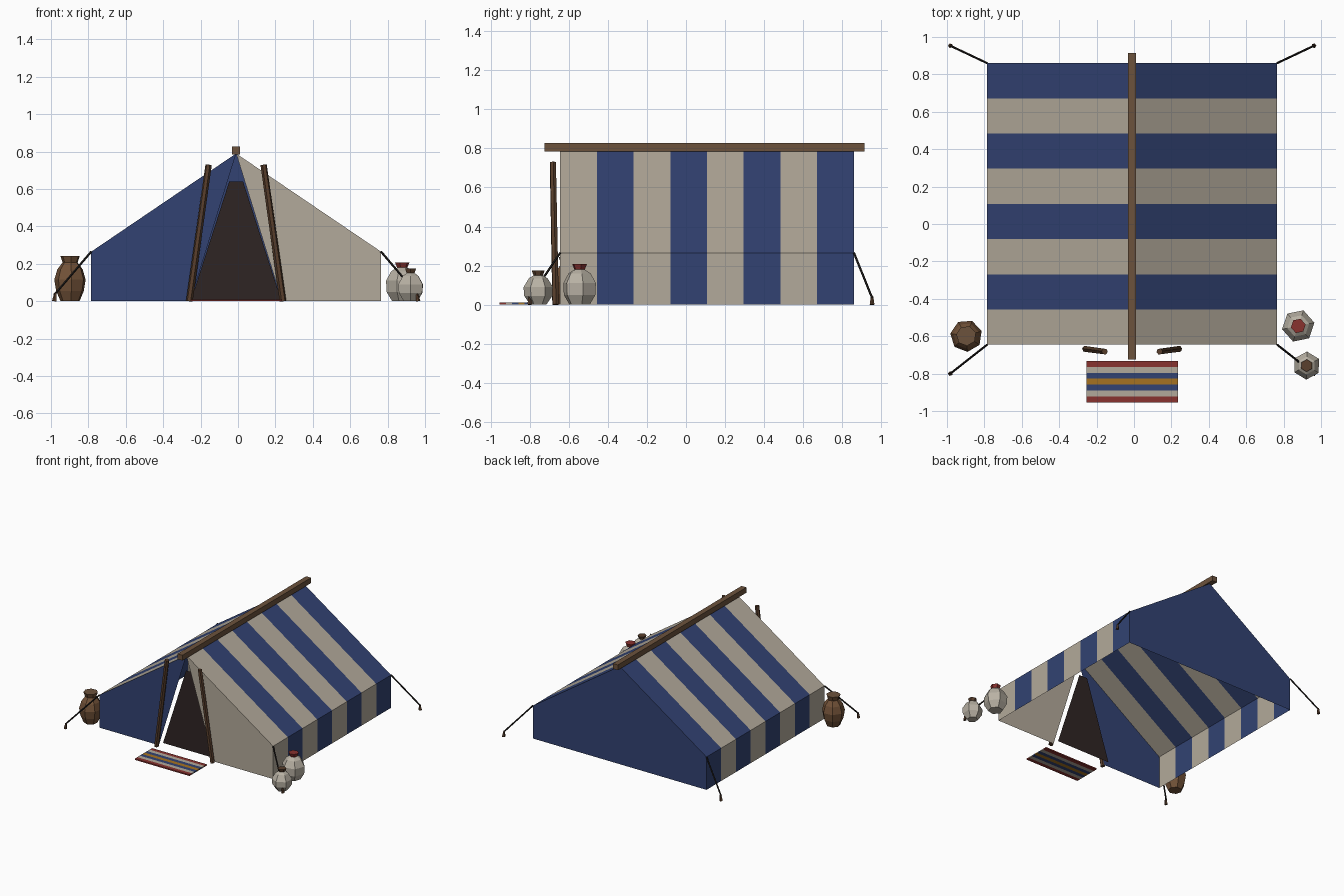
import bpy, bmesh, math
from mathutils import Vector

cube = bpy.data.objects.get("Cube")
if cube:
    bpy.data.objects.remove(cube, do_unlink=True)


def material(name, r, g, b):
    m = bpy.data.materials.new(name)
    m.use_nodes = True
    m.diffuse_color = (r, g, b, 1)
    bsdf = next(n for n in m.node_tree.nodes if n.type == 'BSDF_PRINCIPLED')
    bsdf.inputs["Base Color"].default_value = (r, g, b, 1)
    bsdf.inputs["Roughness"].default_value = 0.9
    return m


BLUE = material("blue cloth", 0.032, 0.055, 0.17)
CREAM = material("cream cloth", 0.45, 0.40, 0.325)
WOOD = material("ridge wood", 0.15, 0.085, 0.045)
POLE = material("pole wood", 0.10, 0.05, 0.026)
DARK = material("dark doorway", 0.028, 0.018, 0.017)
ROPE = material("rope", 0.014, 0.012, 0.011)
RED = material("red", 0.25, 0.032, 0.028)
GOLD = material("gold", 0.38, 0.17, 0.015)
CLAY = material("brown clay", 0.17, 0.085, 0.04)
PALE = material("pale clay", 0.48, 0.44, 0.37)


def finish(name, bm, mats):
    me = bpy.data.meshes.new(name)
    bm.to_mesh(me)
    bm.free()
    for m in mats:
        me.materials.append(m)
    ob = bpy.data.objects.new(name, me)
    bpy.context.scene.collection.objects.link(ob)
    return ob


def panel(name, points, y, mat):
    """Flat cloth panel in the xz plane."""
    bm = bmesh.new()
    bm.faces.new([bm.verts.new((CX + x, y, z)) for x, z in points])
    return finish(name, bm, [mat])


def rod(name, a, b, r1, r2, sides, mat):
    """Tapered straight rod from a to b."""
    a, b = Vector(a), Vector(b)
    bm = bmesh.new()
    bmesh.ops.create_cone(bm, cap_ends=True, segments=sides, radius1=r1,
                          radius2=r2, depth=(b - a).length)
    rot = (b - a).to_track_quat('Z', 'Y').to_matrix()
    bmesh.ops.rotate(bm, verts=bm.verts, matrix=rot)
    bmesh.ops.translate(bm, verts=bm.verts, vec=(a + b) / 2)
    return finish(name, bm, [mat])


def box(name, low, high, mat):
    bm = bmesh.new()
    bmesh.ops.create_cube(bm, size=1)
    for v in bm.verts:
        v.co = [l + (c + 0.5) * (h - l) for c, l, h in zip(v.co, low, high)]
    return finish(name, bm, [mat])


def jar(name, x, y, sides, turn, profile, mats, lid_from):
    """Faceted turned vessel; rings from lid_from upward use the second colour."""
    bm = bmesh.new()
    rings = []
    for r, z in profile:
        angles = [turn + math.tau * i / sides for i in range(sides)]
        rings.append([bm.verts.new((x + r * math.cos(t), y + r * math.sin(t), z))
                      for t in angles])
    bm.faces.new(rings[0][::-1])
    bm.faces.new(rings[-1]).material_index = 1
    for k, (low, top) in enumerate(zip(rings, rings[1:])):
        for i in range(sides):
            j = (i + 1) % sides
            f = bm.faces.new((low[i], low[j], top[j], top[i]))
            f.material_index = int(k >= lid_from)
    return finish(name, bm, mats)


# Tent dimensions
CX, HALF, EAVE, RIDGE = -0.01, 0.775, 0.265, 0.79
FRONT, BACK, STRIPES = -0.645, 0.86, 8

# Striped roof and side walls
section = [(-HALF, 0), (-HALF, EAVE), (0, RIDGE), (HALF, EAVE), (HALF, 0)]
bm = bmesh.new()
rows = []
for i in range(STRIPES + 1):
    y = FRONT + (BACK - FRONT) * i / STRIPES
    rows.append([bm.verts.new((CX + x, y, z)) for x, z in section])
for i, (p, q) in enumerate(zip(rows, rows[1:])):
    for k in range(4):
        f = bm.faces.new((p[k], p[k + 1], q[k + 1], q[k]))
        f.material_index = i % 2
finish("striped_canopy", bm, [CREAM, BLUE])

# Gable ends and recessed doorway
panel("back_wall", section[::-1], BACK, BLUE)
for name, s, mat in (("right_front_flap", -1, BLUE), ("left_front_flap", 1, CREAM)):
    panel(name, [(s * 0.245, 0), (s * HALF, 0), (s * HALF, EAVE), (0, RIDGE)],
          FRONT, mat)
panel("doorway_curtain", [(-0.243, 0), (0.243, 0), (0.037, 0.64), (-0.037, 0.64)],
      FRONT + 0.05, DARK)

# Ridge beam and leaning entrance poles
box("ridge_beam", (CX - 0.022, -0.725, 0.785), (CX + 0.022, 0.915, 0.828), WOOD)
for name, s in (("right_entrance_pole", -1), ("left_entrance_pole", 1)):
    rod(name, (CX + s * 0.25, -0.668, 0), (CX + s * 0.147, -0.682, 0.73),
        0.018, 0.017, 6, POLE)

# Guy ropes and stakes
for end, y, out in (("front", FRONT, -0.80), ("back", BACK, 0.953)):
    for side, s in (("right", -1), ("left", 1)):
        peg = Vector((CX + s * 0.972, out, 0))
        rod(f"{end}_{side}_rope", (CX + s * HALF, y, EAVE),
            peg + Vector((0, 0, 0.035)), 0.006, 0.006, 5, ROPE)
        rod(f"{end}_{side}_stake", peg, peg + Vector((-s * 0.006, 0, 0.045)),
            0.013, 0.006, 5, POLE)

# Striped rug
bands = (RED, CREAM, BLUE, GOLD, BLUE, CREAM, RED)
bm = bmesh.new()
step = 0.222 / len(bands)
slots = [RED, CREAM, BLUE, GOLD]
for i, mat in enumerate(bands):
    made = bmesh.ops.create_cube(bm, size=1)["verts"]
    for v in made:
        v.co = (CX + v.co.x * 0.488, -0.954 + step * (i + 0.5 + v.co.y),
                0.005 + v.co.z * 0.01)
    for f in {f for v in made for f in v.link_faces}:
        f.material_index = slots.index(mat)
finish("rug", bm, slots)

# Jars
jar("brown_jar", -0.897, -0.598, 7, 0.3,
    [(0.052, 0), (0.076, 0.055), (0.086, 0.115), (0.07, 0.17), (0.041, 0.208),
     (0.054, 0.243)], [CLAY, WOOD], 5)
jar("large_pale_jar", 0.878, -0.545, 6, 0.2,
    [(0.055, 0), (0.085, 0.05), (0.088, 0.11), (0.06, 0.16), (0.028, 0.18),
     (0.04, 0.208)], [PALE, RED], 4)
jar("small_pale_jar", 0.923, -0.757, 6, 0.5,
    [(0.042, 0), (0.072, 0.045), (0.075, 0.09), (0.048, 0.135), (0.024, 0.15),
     (0.033, 0.174)], [PALE, POLE], 4)
